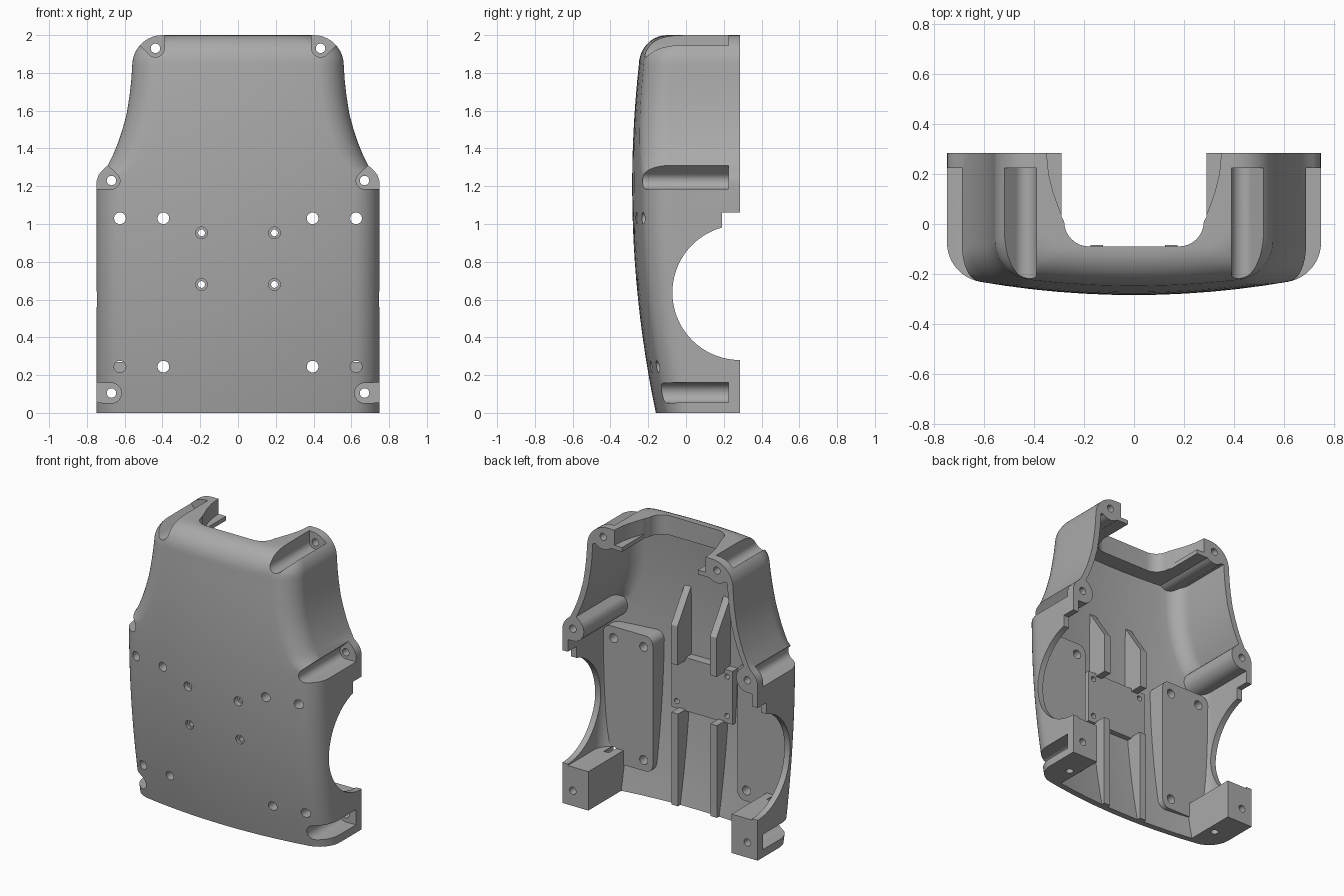
import bpy, bmesh, math
from mathutils import Vector, geometry

cube = bpy.data.objects.get("Cube")
if cube:
    bpy.data.objects.remove(cube, do_unlink=True)

grey = bpy.data.materials.new("mid_grey")
grey.use_nodes = True
GREY = (0.4, 0.4, 0.4, 1)
grey.diffuse_color = GREY
grey.node_tree.nodes["Principled BSDF"].inputs["Base Color"].default_value = GREY

BACK = 0.285          # y of the open rear rim
WALL = 0.042          # shell thickness
SHOULDER = [(0.75, 1.2), (0.748, 1.23), (0.738, 1.26), (0.718, 1.285), (0.69, 1.31),
            (0.66, 1.37), (0.635, 1.43), (0.612, 1.5), (0.59, 1.58), (0.574, 1.68),
            (0.565, 1.76), (0.56, 1.84)]


# ---- outline rules -------------------------------------------------------
def half_width(z):
    if z <= 1.2:
        return 0.75
    if z >= 1.84:
        return 0.4 + 0.16 * math.sqrt(max(0, 1 - ((z - 1.84) / 0.16) ** 2))
    for (w0, z0), (w1, z1) in zip(SHOULDER, SHOULDER[1:]):
        if z <= z1:
            return w0 + (w1 - w0) * (z - z0) / (z1 - z0)


def front_y(z):
    if z <= 1.2:
        return -0.285 + 0.125 * ((1.2 - z) / 1.2) ** 2
    if z <= 1.84:
        return -0.285 + 0.035 * ((z - 1.2) / 0.64) ** 2
    return -0.1 - 0.15 * math.sqrt(max(0, 1 - ((z - 1.84) / 0.16) ** 2))


def section(z, inset, rear):
    """U-shaped section: straight sides, round corners, bowed front."""
    w, f, r = half_width(z) - inset, front_y(z) + inset, 0.16 - inset
    end = math.radians(80)
    bow = lambda x: f + 0.14 * x * x
    edge = w - r + r * math.cos(end)
    cy = bow(edge) + r * math.sin(end)
    half = [(w, rear)]
    for i in range(13):
        a = end * i / 12
        half.append((w - r + r * math.cos(a), cy - r * math.sin(a)))
    half += [(edge * (1 - i / 6), bow(edge * (1 - i / 6))) for i in range(1, 6)]
    mirrored = [(-x, y) for x, y in reversed(half)]
    return [Vector((x, y, z)) for x, y in half + [(0, f)] + mirrored]


# ---- mesh helpers --------------------------------------------------------
def loft(bm, rings):
    vs = [[bm.verts.new(p) for p in ring] for ring in rings]
    n = len(vs[0])
    faces = [bm.faces.new(vs[0]), bm.faces.new(vs[-1])]
    for a, b in zip(vs, vs[1:]):
        for i in range(n):
            j = (i + 1) % n
            faces.append(bm.faces.new((a[i], a[j], b[j], b[i])))
    bmesh.ops.recalc_face_normals(bm, faces=faces)


def prism(bm, pts, axis, lo, hi):
    """Extrude a 2D outline along an axis (remaining axes in x, y, z order)."""
    def place(p, d):
        c = [p[0], p[1]]
        c.insert("xyz".index(axis), d)
        return Vector(c)
    loft(bm, [[place(p, d) for p in pts] for d in (lo, hi)])


def circle(c, r, n=28):
    return [(c[0] + r * math.cos(math.tau * i / n), c[1] + r * math.sin(math.tau * i / n))
            for i in range(n)]


def hull(centres, r):
    """Outline of equal circles wrapped by a tight band."""
    pts = [Vector(p) for c in centres for p in circle(c, r)]
    return [tuple(pts[i]) for i in geometry.convex_hull_2d(pts)]


def rect(x0, x1, y0, y1):
    return [(x0, y0), (x1, y0), (x1, y1), (x0, y1)]


def flip(pts, s):
    return [(p[0] * s, p[1]) for p in pts]


def make(name, bm):
    me = bpy.data.meshes.new(name)
    bm.to_mesh(me)
    bm.free()
    ob = bpy.data.objects.new(name, me)
    bpy.context.scene.collection.objects.link(ob)
    me.materials.append(grey)
    return ob


def cut(target, bm, name="cutter"):
    tool = bm if isinstance(bm, bpy.types.Object) else make(name, bm)
    tool.hide_render = True
    mod = target.modifiers.new("cut", 'BOOLEAN')
    mod.operation, mod.object, mod.solver, mod.use_self = 'DIFFERENCE', tool, 'EXACT', True
    bpy.context.view_layer.update()
    deps = bpy.context.evaluated_depsgraph_get()
    me = bpy.data.meshes.new_from_object(target.evaluated_get(deps))
    target.modifiers.clear()
    target.data = me
    bpy.data.objects.remove(tool, do_unlink=True)


# ---- outer body and cavity -----------------------------------------------
levels = [i * 0.1 for i in range(12)] + [z for _, z in SHOULDER]
levels += [1.84 + 0.16 * math.sin(math.pi / 2 * i / 10) for i in range(1, 11)]
bm = bmesh.new()
loft(bm, [section(z, 0, BACK) for z in levels])
shell = make("shell_body", bm)

bm = bmesh.new()
inner = [-0.05] + [z for z in levels if 0 < z < 1.85] + [1.865]
loft(bm, [section(z, WALL, 0.4) for z in inner])
cavity = make("cavity", bm)

# Screw pockets: hole centre and the directions in which each one opens
POCKETS = [((0.67, 0.105), [(0.3, 0.01)], 0.053),
           ((0.67, 1.23), [(0.3, 0), (0.3, 0.28)], 0.045),
           ((0.437, 1.93), [(0, 0.3), (0.3, 0.3)], 0.047)]


def pocket_outline(c, opens, r):
    return hull([c] + [(c[0] + dx, c[1] + dz) for dx, dz in opens], r)


# ---- inner features, kept out of the cavity --------------------------------
for c, opens, r in POCKETS:                      # bosses round the pockets
    bm = bmesh.new()
    for s in (1, -1):
        prism(bm, flip(pocket_outline(c, opens, r + 0.04), s), "y", -0.6, 0.6)
    cut(cavity, bm)

bm = bmesh.new()
for s in (1, -1):
    prism(bm, flip(rect(0.55, 1, -0.2, 0.27), s), "y", -0.61, 0.61)   # foot blocks
cut(cavity, bm)

bm = bmesh.new()
for s in (1, -1):                                # mounting pads
    pad = hull([(x, z) for x in (0.38, 0.65) for z in (0.225, 1.055)], 0.055)
    prism(bm, flip(pad, s), "y", -0.62, -0.1)
cut(cavity, bm)

bm = bmesh.new()
prism(bm, rect(-0.235, 0.235, 0.63, 1.0), "y", -0.63, -0.175)         # centre plate
cut(cavity, bm)

upper = [(-0.5, 0.98), (-0.085, 0.98), (-0.085, 1.25), (-0.24, 1.48), (-0.5, 1.8)]
lower = rect(-0.5, -0.09, -0.2, 0.64)
bm = bmesh.new()
for x in (-0.15, 0.15):                          # stiffening ribs
    for outline in (upper, lower):
        prism(bm, outline, "x", x - 0.025, x + 0.025)
cut(cavity, bm)
cut(shell, cavity)

# ---- screw pockets, leaving a rear flange ----------------------------------
bm = bmesh.new()
for c, opens, r in POCKETS:
    for s in (1, -1):
        prism(bm, flip(pocket_outline(c, opens, r), s), "y", -0.7, 0.225)
cut(shell, bm)

# ---- neck opening through the top -------------------------------------------
corner = [(0.18 + 0.1 * math.sin(a), 0.01 - 0.1 * math.cos(a))
          for a in [math.pi / 2 * i / 8 for i in range(9)]]


def neck(sides, z0):
    half = corner + sides
    b = bmesh.new()
    prism(b, half + [(-x, y) for x, y in reversed(half)], "z", z0, 2.2)
    return b


cut(shell, neck([(0.291, 0.03), (0.291, 0.5)], 1.8))
cut(shell, neck([(0.3, 0.06), (0.325, 0.13), (0.342, 0.2), (0.352, 0.3), (0.352, 0.5)], 1.895))

# ---- round side openings with a small notch ---------------------------------
bm = bmesh.new()
prism(bm, circle((BACK, 0.637), 0.357, 72), "x", -1, 1)
cut(shell, bm)
bm = bmesh.new()
prism(bm, rect(0.19, 0.6, 0.9, 1.06), "x", -1.1, 1.1)
cut(shell, bm)

# ---- screw holes -------------------------------------------------------------
bm = bmesh.new()
for s in (1, -1):
    for c, _, _ in POCKETS:
        prism(bm, circle((c[0] * s, c[1]), 0.025), "y", 0.15, 0.5)
    for z in (0.245, 1.03):
        for x in (0.395, 0.625):
            prism(bm, circle((x * s, z), 0.031), "y", -0.6, -0.02)
    for z in (0.68, 0.953):
        prism(bm, circle((0.193 * s, z), 0.018), "y", -0.6, -0.1)
    prism(bm, circle((0.61 * s, 0.08), 0.025), "z", -0.1, 0.06)
cut(shell, bm)
bm = bmesh.new()
for s in (1, -1):
    for z in (0.68, 0.953):
        prism(bm, circle((0.193 * s, z), 0.031), "y", -0.5, -0.235)
cut(shell, bm)

# ---- finish ------------------------------------------------------------------
bpy.ops.object.select_all(action='DESELECT')
shell.select_set(True)
bpy.context.view_layer.objects.active = shell
bpy.ops.object.shade_smooth_by_angle(angle=math.radians(30))
